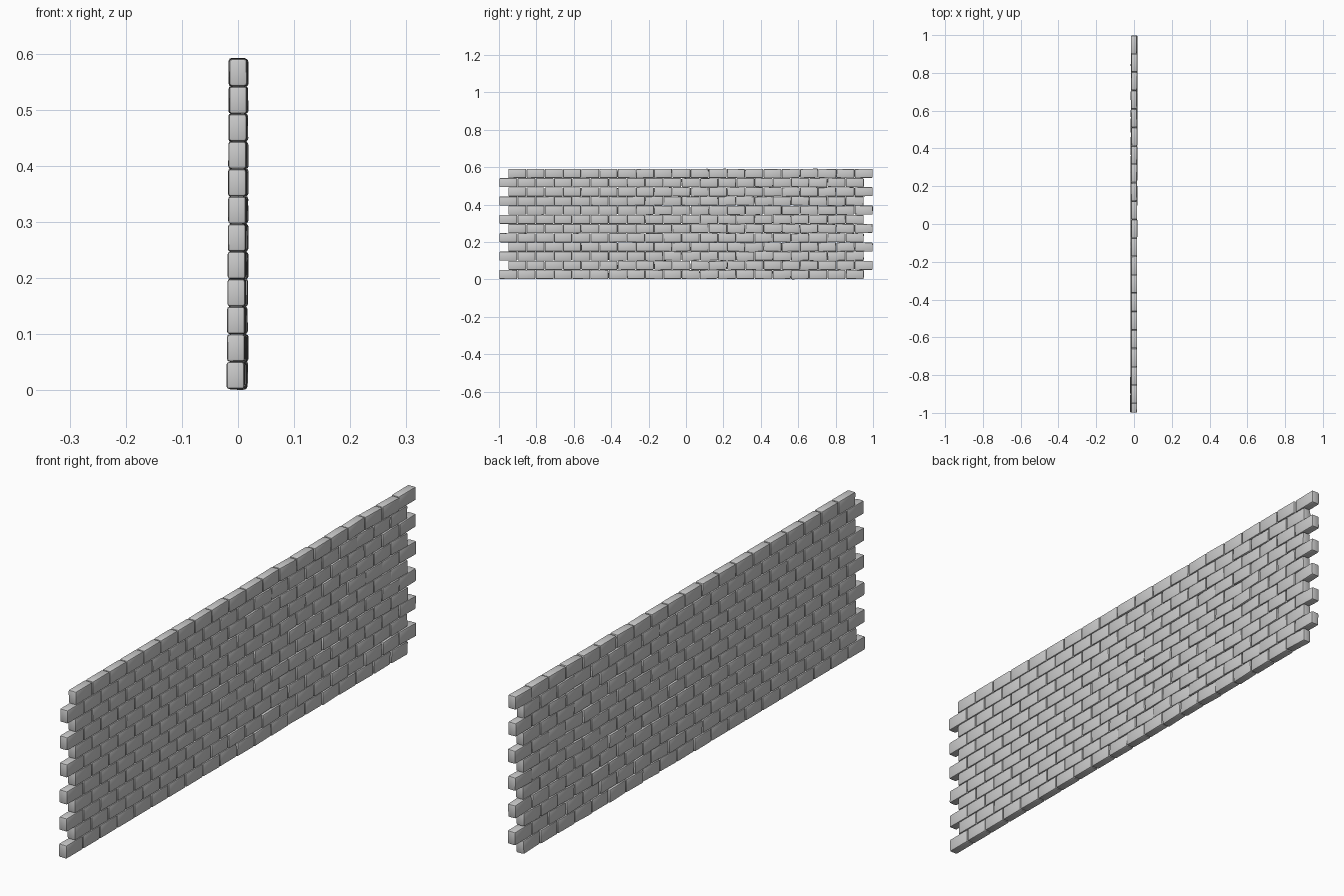
import bpy, bmesh, random
from math import radians
from mathutils import Matrix, Vector, Euler

if "Cube" in bpy.data.objects:
    bpy.data.objects.remove(bpy.data.objects["Cube"])

random.seed(7)
ROWS, COLS = 12, 20
PITCH_Y, PITCH_Z = 0.0975, 0.0491
SIZE = (0.0315, 0.0955, 0.0482)
Z0 = 0.002


def add_brick(bm, centre, rot):
    # one block with softly rounded edges
    b = bmesh.new()
    bmesh.ops.create_cube(b, size=1)
    bmesh.ops.scale(b, vec=SIZE, verts=b.verts)
    bmesh.ops.bevel(b, geom=b.edges[:], offset=0.0045, segments=2,
                    profile=0.5, affect='EDGES')
    b.transform(Matrix.Translation(centre) @ rot.to_matrix().to_4x4())
    tmp = bpy.data.meshes.new("tmp")
    b.to_mesh(tmp)
    b.free()
    bm.from_mesh(tmp)
    bpy.data.meshes.remove(tmp)


# running-bond courses, each shifted half a brick from the one below
for r in range(ROWS):
    bm = bmesh.new()
    start = -0.999 if r % 2 == 0 else -0.951
    for c in range(COLS):
        y = start + PITCH_Y * (c + 0.5)
        z = Z0 + PITCH_Z * (r + 0.5)
        # the wall is tidy at the -y end and looser toward the +y end
        loose = min(1.0, max(0.15, (y + 0.5) / 0.6))
        j = lambda a: random.uniform(-a, a) * loose
        # slight lean: lower rows sit toward -x at the -y end
        lean = (-0.0045 + 0.005 * r / (ROWS - 1)) * (0.5 - 0.5 * y)
        x = lean + 0.001 * (y + 1) / 2 + j(0.0016)
        rot = Euler((radians(j(1.6)), radians(j(1.5)), radians(j(1.5))))
        add_brick(bm, Vector((x, y + j(0.0008), z + j(0.0008))), rot)
    # keep everything on or above the floor
    for v in bm.verts:
        v.co.z = max(0.0, v.co.z)
    me = bpy.data.meshes.new(f"brick_row_{r + 1}")
    bm.to_mesh(me)
    bm.free()
    ob = bpy.data.objects.new(f"brick_row_{r + 1}", me)
    bpy.context.collection.objects.link(ob)
    bpy.context.view_layer.objects.active = ob
    ob.select_set(True)

bpy.ops.object.shade_smooth_by_angle(angle=radians(35))
